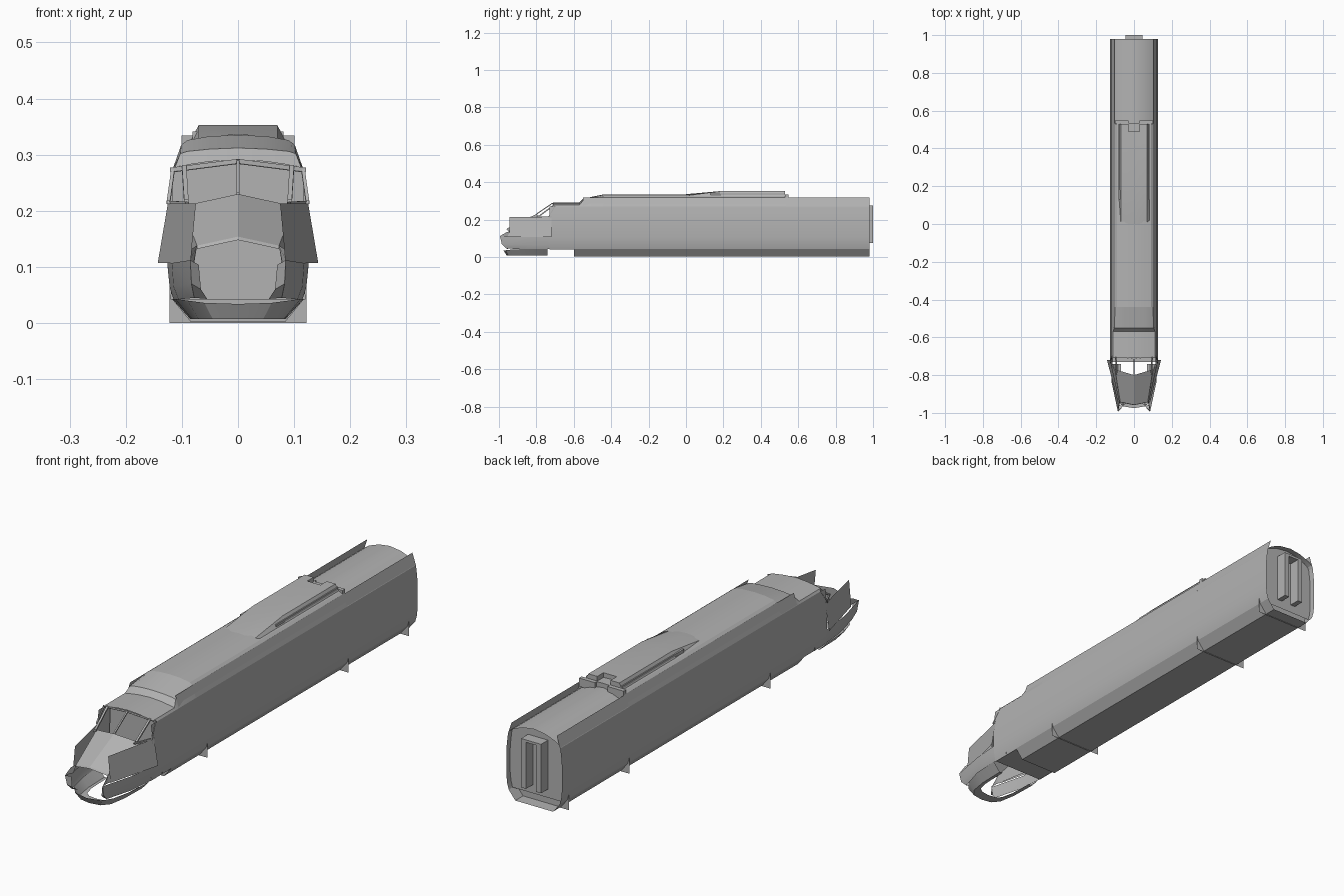
import bpy, math

grey = bpy.data.materials.new("shell grey")
grey.diffuse_color = (0.45, 0.45, 0.45, 1)


def make(name, verts, faces, smooth=False):
    me = bpy.data.meshes.new(name)
    me.from_pydata(verts, [], faces)
    me.materials.append(grey)
    ob = bpy.data.objects.new(name, me)
    bpy.context.collection.objects.link(ob)
    if smooth:
        bpy.context.view_layer.objects.active = ob
        ob.select_set(True)
        bpy.ops.object.shade_smooth_by_angle(angle=math.radians(25))
        ob.select_set(False)
    return ob


def loft(name, rows, smooth=False):
    """Skin rows of points that all have the same count."""
    n = len(rows[0])
    verts = [p for r in rows for p in r]
    faces = [(i*n+j, i*n+j+1, (i+1)*n+j+1, (i+1)*n+j)
             for i in range(len(rows)-1) for j in range(n-1)]
    return make(name, verts, faces, smooth)


def full(half):
    """Mirror a half profile (outside to centre) into a whole one."""
    return half + [(-x, z) for x, z in reversed(half) if x > 0]


def at(y, prof):
    return [(x, y, z) for x, z in prof]


def pair(name, rows, smooth=False):
    for s, side in ((1, "right"), (-1, "left")):
        loft(f"{name}_{side}", [[(s*x, y, z) for x, y, z in r] for r in rows], smooth)


def box(name, x0, x1, y0, y1, z0, z1):
    v = [(x, y, z) for x in (x0, x1) for y in (y0, y1) for z in (z0, z1)]
    return make(name, v, [(0, 1, 3, 2), (4, 6, 7, 5), (0, 4, 5, 1),
                          (2, 3, 7, 6), (0, 2, 6, 4), (1, 5, 7, 3)])


def bar(name, a, b, r=0.002):
    """Thin square strut between two points."""
    rows = [[(p[0]+dx*r, p[1], p[2]+dz*r) for dx, dz in
             ((-1, -1), (1, -1), (1, 1), (-1, 1), (-1, -1))] for p in (a, b)]
    return loft(name, rows)


# Long side walls
side = [(0.115, 0.04), (0.122, 0.065), (0.126, 0.105), (0.126, 0.19), (0.123, 0.23), (0.118, 0.27)]
pair("side_wall", [at(-0.73, side), at(0.98, side)], True)

# Roof in its three heights
cab = full([(0.118, 0.27), (0.112, 0.278), (0.09, 0.282), (0.05, 0.288), (0, 0.291)])
step = full([(0.118, 0.27), (0.103, 0.302), (0.09, 0.306), (0.05, 0.31), (0, 0.312)])
main = full([(0.118, 0.27), (0.101, 0.318), (0.09, 0.326), (0.05, 0.333), (0, 0.335)])
rear = full([(0.118, 0.27), (0.112, 0.281), (0.095, 0.293), (0.05, 0.31), (0, 0.317)])
loft("cab_roof", [at(-0.71, cab), at(-0.57, cab), at(-0.55, step), at(-0.44, main)], True)
loft("main_roof", [at(-0.44, main), at(0.535, main)], True)
loft("rear_roof", [at(0.535, rear), at(0.98, rear)], True)
loft("roof_step", [at(0.535, main), at(0.535, rear)])

# Leaning edge plates along the roof
pair("roof_edge_plate", [[(0.117, y, 0.272), (0.102, y, 0.317)] for y in (-0.55, 0.98)])

# Raised roof fairing with a notched tail
low = full([(0.085, 0.324), (0.07, 0.328), (0.04, 0.333), (0, 0.336)])
top = full([(0.085, 0.324), (0.07, 0.353), (0.04, 0.353), (0, 0.353)])
loft("roof_fairing", [at(0, low), at(0.19, top), at(0.49, top)], True)
pair("fairing_tail", [[(x, y, z) for x, z in
     ((0.085, 0.324), (0.07, 0.353), (0.03, 0.353), (0.03, 0.33))] for y in (0.49, 0.53)])
pair("fairing_end", [[(x, 0.53, z) for x, z in ((0.03, 0.353), (0.07, 0.353), (0.085, 0.324))],
                     [(x, 0.53, 0.318) for x in (0.03, 0.07, 0.085)]])
loft("notch_wall", [[(-0.03, 0.49, z), (0.03, 0.49, z)] for z in (0.334, 0.353)])
for s in (-1, 1):
    box("fairing_rail", s*0.077-0.004, s*0.077+0.004, 0.13, 0.53, 0.325, 0.341)
    box("roof_lip", s*0.065-0.036, s*0.065+0.036, 0.53, 0.547, 0.30, 0.334)

# Underframe trough, with flat floor and cross plates
under = full([(0.117, 0.042), (0.085, 0.003), (0, 0.003)])
loft("underframe", [at(-0.6, under), at(0.98, under)])
make("underframe_front", at(-0.6, [(0.117, 0.042), (0.085, 0.003), (-0.085, 0.003), (-0.117, 0.042)]),
     [(0, 1, 2, 3)])
loft("cab_floor", [[(-0.115, y, 0.042), (0.115, y, 0.042)] for y in (-0.73, -0.6)])
for y in (-0.37, 0.54, 0.93):
    make("cross_plate", at(y, [(-0.122, 0), (0.122, 0), (0.122, 0.07), (-0.122, 0.07)]), [(0, 1, 2, 3)])

# Rear bulkhead set into the shell, and the passage frame
end = at(0.955, full(side) + rear[1:-1][::-1])
k = len(side)
outline = at(0.955, side + rear[1:-1] + [(-x, z) for x, z in reversed(side)])
make("rear_bulkhead", outline, [tuple(range(len(outline)))])
for s in (-1, 1):
    box("passage_pillar", s*0.034-0.011, s*0.034+0.011, 0.955, 1.0, 0.075, 0.275)
box("passage_header", -0.045, 0.045, 0.955, 1.0, 0.265, 0.275)

# Cab back wall
make("cab_back_wall", at(-0.66, [(-0.12, 0.042), (0.12, 0.042), (0.116, 0.27), (0, 0.285), (-0.116, 0.27)]),
     [(0, 1, 2, 3, 4)])

# Windscreen frame
bar("windscreen_post", (0, -0.715, 0.287), (0, -0.80, 0.229), 0.003)
for s in (-1, 1):
    bar("corner_post", (s*0.096, -0.705, 0.278), (s*0.092, -0.79, 0.215), 0.004)
    bar("rear_post", (s*0.116, -0.70, 0.272), (s*0.124, -0.735, 0.215), 0.003)
    bar("window_sill", (s*0.124, -0.72, 0.215), (s*0.09, -0.80, 0.213), 0.003)
    bar("brow", (0, -0.715, 0.288), (s*0.117, -0.70, 0.273), 0.004)

# Nose hood with centre ridge, and its inner side walls
hood = [[(0.1, -0.77, 0.208), (0, -0.80, 0.23), (-0.1, -0.77, 0.208)],
        [(0.073, -0.94, 0.138), (0, -0.955, 0.154), (-0.073, -0.94, 0.138)]]
loft("nose_hood", hood)
loft("hood_lip", [hood[1], [(x, y-0.004, z-0.006) for x, y, z in hood[1]]])
pair("hood_side", [[(0.1, -0.77, 0.208), (0.118, -0.75, 0.107)],
                   [(0.073, -0.94, 0.138), (0.078, -0.96, 0.107)]])

# Flared cheek plates
pair("cheek_plate", [[(0.125, -0.72, 0.213), (0.143, -0.72, 0.107)],
                     [(0.075, -0.945, 0.213), (0.085, -0.945, 0.107)]])

# Lower nose sides and wrap-around corners
pair("lower_nose", [
    [(0.126, -0.73, 0.107), (0.122, -0.73, 0.065), (0.115, -0.73, 0.042)],
    [(0.118, -0.84, 0.107), (0.115, -0.84, 0.065), (0.106, -0.84, 0.042)],
    [(0.085, -0.995, 0.112), (0.083, -0.985, 0.07), (0.078, -0.96, 0.045)],
    [(0.07, -0.975, 0.104), (0.066, -0.975, 0.06), (0.055, -0.95, 0.043)]], True)
pair("nose_corner", [[(0.073, -0.94, 0.138), (0.078, -0.95, 0.107)],
                     [(0.083, -0.96, 0.132), (0.085, -0.995, 0.112)]])

# Front skirt: sloped ribbon around the nose with a flat bottom ring
upper = [(0.117, -0.74, 0.043), (0.112, -0.85, 0.043), (0.09, -0.93, 0.04), (0.06, -0.965, 0.036), (0, -0.975, 0.034)]
lower = [(0.085, -0.74, 0.007), (0.082, -0.85, 0.007), (0.07, -0.92, 0.007), (0.045, -0.95, 0.007), (0, -0.958, 0.007)]
inner = [(0.07, -0.74, 0.009), (0.066, -0.85, 0.009), (0.055, -0.895, 0.009), (0.035, -0.91, 0.009), (0, -0.915, 0.009)]
rows = [r + [(-x, y, z) for x, y, z in reversed(r[:-1])] for r in (upper, lower, inner)]
loft("front_skirt", rows, True)
